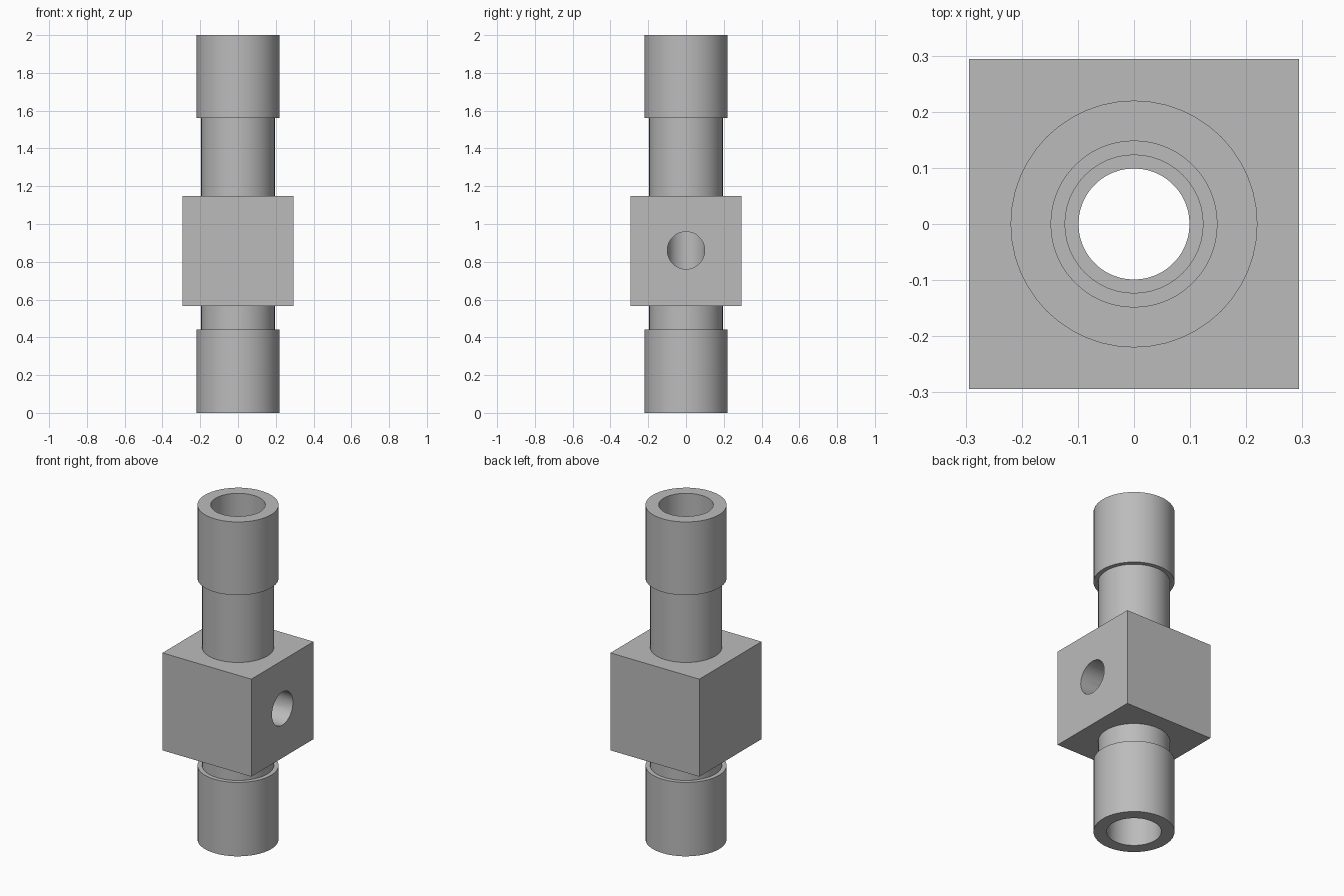
import bpy, bmesh, math
from mathutils import Matrix

if "Cube" in bpy.data.objects:
    bpy.data.objects.remove(bpy.data.objects["Cube"])

SEG = 48
BLOCK_HALF = 0.294
BLOCK_LOW, BLOCK_HIGH = 0.565, 1.148
CAP_LOW, CAP_HIGH = 0.442, 1.562
CAP_R, NECK_R = 0.22, 0.195
SOCKET_R, PIPE_R, BORE_R = 0.148, 0.123, 0.099

grey = bpy.data.materials.new("grey metal")
grey.diffuse_color = (0.5, 0.5, 0.5, 1)
grey.use_nodes = True
grey.node_tree.nodes["Principled BSDF"].inputs["Base Color"].default_value = grey.diffuse_color


def add_object(name, bm):
    bmesh.ops.recalc_face_normals(bm, faces=bm.faces)
    mesh = bpy.data.meshes.new(name)
    bm.to_mesh(mesh)
    bm.free()
    mesh.materials.append(grey)
    ob = bpy.data.objects.new(name, mesh)
    bpy.context.collection.objects.link(ob)
    return ob


def lathe(name, profile):
    """Closed solid turned around z from (radius, height) points."""
    bm = bmesh.new()
    rings = [[bm.verts.new((r * math.cos(2 * math.pi * i / SEG),
                            r * math.sin(2 * math.pi * i / SEG), z))
              for i in range(SEG)] for r, z in profile]
    for a, b in zip(rings, rings[1:]):
        for i in range(SEG):
            j = (i + 1) % SEG
            bm.faces.new((a[i], a[j], b[j], b[i]))
    bm.faces.new(rings[0])
    bm.faces.new(rings[-1])
    return add_object(name, bm)


def combine(target, other, operation):
    mod = target.modifiers.new(operation.lower(), 'BOOLEAN')
    mod.operation = operation
    mod.solver = 'EXACT'
    mod.object = other
    bpy.context.view_layer.objects.active = target
    bpy.ops.object.modifier_apply(modifier=mod.name)
    bpy.data.objects.remove(other)


# Central square block
bm = bmesh.new()
bmesh.ops.create_cube(bm, size=1)
bmesh.ops.scale(bm, verts=bm.verts,
                vec=(2 * BLOCK_HALF, 2 * BLOCK_HALF, BLOCK_HIGH - BLOCK_LOW))
bmesh.ops.translate(bm, verts=bm.verts, vec=(0, 0, (BLOCK_LOW + BLOCK_HIGH) / 2))
fitting = add_object("pipe_fitting", bm)

# Necks and wider end collars
combine(fitting, lathe("necks_and_collars", [
    (CAP_R, 0), (CAP_R, CAP_LOW), (NECK_R, CAP_LOW),
    (NECK_R, CAP_HIGH), (CAP_R, CAP_HIGH), (CAP_R, 2)]), 'UNION')

# Stepped through bore: sockets, neck pipes, narrow core
combine(fitting, lathe("bore_cutter", [
    (SOCKET_R, -0.1), (SOCKET_R, CAP_LOW), (PIPE_R, CAP_LOW),
    (PIPE_R, BLOCK_LOW), (BORE_R, BLOCK_LOW), (BORE_R, BLOCK_HIGH),
    (PIPE_R, BLOCK_HIGH), (PIPE_R, CAP_HIGH), (SOCKET_R, CAP_HIGH),
    (SOCKET_R, 2.1)]), 'DIFFERENCE')

# Side port on the right face, meeting the bore
bm = bmesh.new()
bmesh.ops.create_cone(
    bm, cap_ends=True, segments=SEG, radius1=BORE_R, radius2=BORE_R, depth=0.4,
    matrix=Matrix.Translation((0.2, 0, 0.86)) @ Matrix.Rotation(math.pi / 2, 4, 'Y'))
combine(fitting, add_object("port_cutter", bm), 'DIFFERENCE')

# Smooth turned walls, sharp rims
bpy.ops.object.select_all(action='DESELECT')
fitting.select_set(True)
bpy.context.view_layer.objects.active = fitting
bpy.ops.object.shade_smooth_by_angle(angle=math.radians(30))
